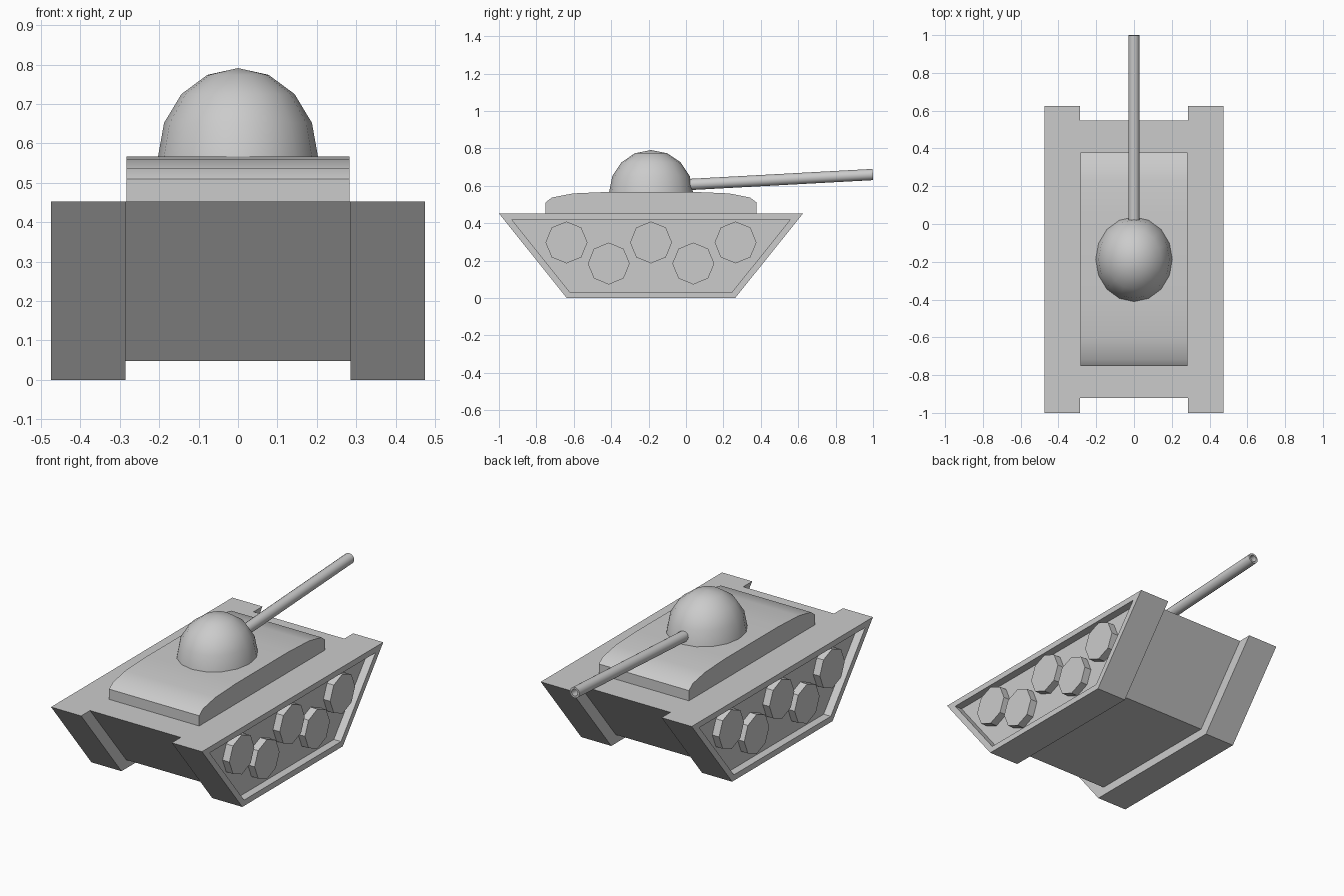
import bpy, bmesh, math
from mathutils import Vector, Matrix

if "Cube" in bpy.data.objects:
    bpy.data.objects.remove(bpy.data.objects["Cube"])


def finish(name, bm, smooth=None, mirror=False):
    bmesh.ops.recalc_face_normals(bm, faces=bm.faces[:])
    mesh = bpy.data.meshes.new(name)
    bm.to_mesh(mesh)
    bm.free()
    obj = bpy.data.objects.new(name, mesh)
    bpy.context.collection.objects.link(obj)
    if mirror:
        mod = obj.modifiers.new("Mirror", "MIRROR")
        mod.use_mirror_merge = False
    if smooth:
        bpy.ops.object.select_all(action="DESELECT")
        obj.select_set(True)
        bpy.context.view_layer.objects.active = obj
        bpy.ops.object.shade_smooth_by_angle(angle=math.radians(smooth))
    return obj


def prism(profile, x0, x1):
    """Extrude a (y, z) profile from x0 to x1; returns bmesh and outer cap."""
    bm = bmesh.new()
    a = [bm.verts.new((x0, y, z)) for y, z in profile]
    b = [bm.verts.new((x1, y, z)) for y, z in profile]
    n = len(profile)
    bm.faces.new(a[::-1])
    cap = bm.faces.new(b)
    for i in range(n):
        j = (i + 1) % n
        bm.faces.new((a[i], a[j], b[j], b[i]))
    bmesh.ops.recalc_face_normals(bm, faces=bm.faces[:])
    return bm, cap


def lathe(name, profile, segments, matrix, smooth, close=False):
    """Spin a (radius, height) profile around z, then place it."""
    bm = bmesh.new()
    verts = [bm.verts.new((r, 0, h)) for r, h in profile]
    edges = [bm.edges.new(p) for p in zip(verts, verts[1:])]
    bmesh.ops.spin(bm, geom=verts + edges, axis=(0, 0, 1), cent=(0, 0, 0),
                   angle=math.tau, steps=segments, use_duplicate=False)
    bmesh.ops.remove_doubles(bm, verts=bm.verts[:], dist=1e-4)
    bm.transform(matrix)
    return finish(name, bm, smooth)


MID = -0.187  # y of the vehicle's symmetry line

# Track housings with a recessed outer panel
bm, cap = prism([(-1, 0.452), (-0.638, 0), (0.263, 0), (0.626, 0.452)], 0.285, 0.474)
bmesh.ops.inset_region(bm, faces=[cap], thickness=0.033, use_even_offset=True)
ext = bmesh.ops.extrude_face_region(bm, geom=[cap])
bmesh.ops.translate(bm, vec=(-0.045, 0, 0),
                    verts=[v for v in ext["geom"] if isinstance(v, bmesh.types.BMVert)])
if cap.is_valid:
    bmesh.ops.delete(bm, geom=[cap], context="FACES_ONLY")
finish("track_housing", bm, mirror=True)

# Octagonal road wheels, alternating between two heights
bm = bmesh.new()
for i in range(5):
    z = 0.297 if i % 2 == 0 else 0.184
    place = Matrix.Translation((0.449, MID + (i - 2) * 0.226, z)) @ Matrix.Rotation(math.pi / 2, 4, "Y")
    bmesh.ops.create_cone(bm, cap_ends=True, segments=8, radius1=0.112, radius2=0.112,
                          depth=0.045, matrix=place)
finish("road_wheels", bm, mirror=True)

# Hull between the tracks
bm, _ = prism([(-0.92, 0.452), (-0.595, 0.048), (0.222, 0.048), (0.547, 0.452)], -0.285, 0.285)
finish("hull", bm)

# Rounded upper deck
half = [(0.565, 0.452), (0.565, 0.51), (0.53, 0.537), (0.417, 0.559), (0.23, 0.567)]
profile = [(MID + y, z) for y, z in half] + [(MID - y, z) for y, z in reversed(half)]
bm, _ = prism(profile, -0.283, 0.283)
finish("upper_deck", bm, smooth=45)

# Domed turret
arc = [(math.sin(t * math.pi / 8), math.cos(t * math.pi / 8)) for t in range(5)]
lathe("turret_dome", arc, 16,
      Matrix.Translation((0, MID, 0.566)) @ Matrix.Diagonal((0.203, 0.224, 0.225, 1)), 40)

# Gun barrel with a hollow muzzle
start, end = Vector((0, -0.05, 0.603)), Vector((0, 0.999, 0.66))
length = (end - start).length
turn = (end - start).to_track_quat("Z", "Y").to_matrix().to_4x4()
lathe("gun_barrel",
      [(0, 0), (0.03, 0), (0.03, length), (0.019, length), (0.019, length - 0.1), (0, length - 0.1)],
      16, Matrix.Translation(start) @ turn, 40)
